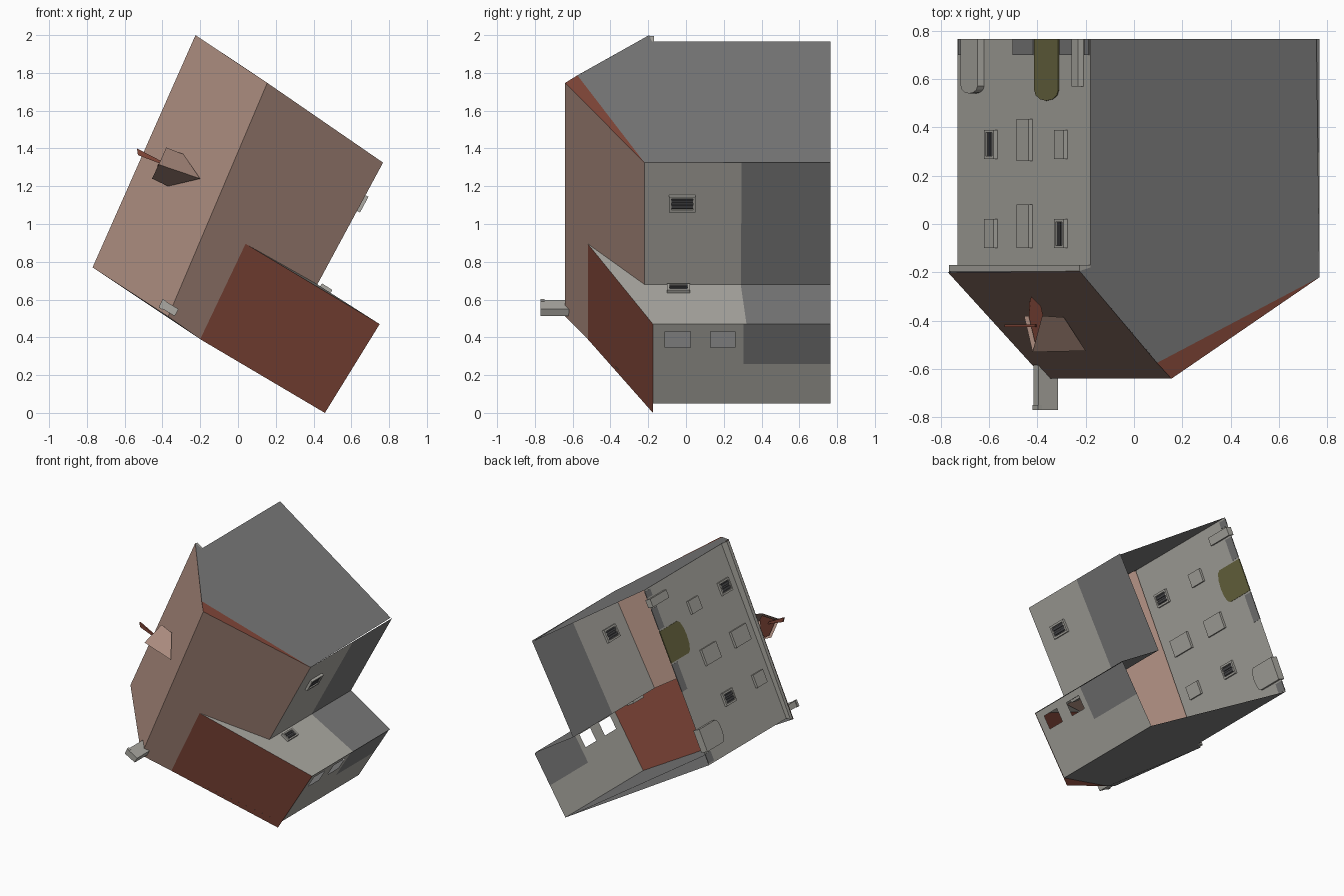
import bpy, bmesh, math
from mathutils import Vector as V

if "Cube" in bpy.data.objects:
    bpy.data.objects.remove(bpy.data.objects["Cube"])


def mat(name, r, g, b):
    m = bpy.data.materials.new(name)
    lin = [(c / 255 / 12.92) if c < 10 else ((c / 255 + .055) / 1.055) ** 2.4 for c in (r, g, b)]
    m.diffuse_color = (*lin, 1)
    m.use_nodes = True
    m.node_tree.nodes["Principled BSDF"].inputs["Base Color"].default_value = m.diffuse_color
    return m


BROWN = mat("brown tile", 168, 137, 124)
RED = mat("red tile", 132, 72, 58)
LIGHT = mat("light plaster", 172, 170, 163)
DARK = mat("dark stone", 122, 122, 122)
OLIVE = mat("olive moss", 108, 105, 66)
BLACK = mat("dark shutter", 72, 72, 74)


def obj(name, faces, mats, center=None):
    """faces: list of (points, material index)"""
    bm = bmesh.new()
    for pts, mi in faces:
        f = bm.faces.new([bm.verts.new(p) for p in pts])
        f.material_index = mi
    bmesh.ops.remove_doubles(bm, verts=bm.verts, dist=1e-4)
    bm.normal_update()
    if center is None:
        bmesh.ops.recalc_face_normals(bm, faces=bm.faces)
    else:
        for f in bm.faces:
            if f.normal.dot(f.calc_center_median() - V(center)) < 0:
                f.normal_flip()
    me = bpy.data.meshes.new(name)
    bm.to_mesh(me)
    bm.free()
    for m in mats:
        me.materials.append(m)
    o = bpy.data.objects.new(name, me)
    bpy.context.collection.objects.link(o)
    return o


def extrude(name, m, pts, d):
    """Closed prism straddling the outline by vector d on one side"""
    a = [V(p) for p in pts]
    b = [p + V(d) for p in a]
    n = len(a)
    fs = [(a, 0), (b[::-1], 0)]
    fs += [((a[i], a[(i + 1) % n], b[(i + 1) % n], b[i]), 0) for i in range(n)]
    return obj(name, fs, [m])


MAIN, WING = (0, .2, 1.1), (.2, .2, .5)
YB = .765
# key points of the skewed house (roof points towards -y)
A, L = (-.225, -.195, 2.0), (-.77, -.2, .77)
R1, R2 = (.155, -.64, 1.747), (-.37, -.64, .51)
B, C = (.768, -.22, 1.325), (.42, -.22, .68)
W1, W2 = (.04, -.52, .895), (-.2, -.52, .39)
E, F = (.75, -.175, .47), (.46, -.175, 0)
G = (.095, -.575, 1.787)
WA, WL = (-.18, 1.965), (-.73, .775)      # left wall ends in x, z
WE, WF = (.745, .47), (.485, .05)         # wing outer wall ends

# roofs
obj("main_roof_left", [((A, L, R2, R1), 0)], [BROWN], MAIN)
obj("main_roof_right", [((R1, B, C, W1, W2, R2), 0)], [BROWN], MAIN)
obj("roof_verge", [((R1, G, B), 0)], [RED], MAIN)
obj("wing_roof", [((W1, E, F, W2), 0)], [RED], WING)

# gable ends
obj("upper_gable", [(((WA[0], YB, WA[1]), (WA[0], -.18, WA[1]), A, G, B, (.755, YB, 1.325)), 0)],
    [DARK], MAIN)
obj("lower_gable", [(((WL[0], YB, WL[1]), (WL[0], -.18, WL[1]), L, R2, W2,
                      (WF[0], -.175, WF[1]), (WF[0], YB, WF[1])), 0)], [DARK], MAIN)

# left wall
obj("left_wall", [(((WA[0], YB, WA[1]), (WA[0], -.17, WA[1]),
                    (WL[0], -.17, WL[1]), (WL[0], YB, WL[1])), 0)], [LIGHT], MAIN)
extrude("eave_slab", LIGHT, [(A[0] + .045, -.197, A[2] - .035), (-.225, -.197, 1.995),
                             (-.765, -.197, .775), (-.73, -.197, .775)], (0, .027, 0))

# right wall of the main block, dark plinth at the back
obj("right_wall", [((B, C, (C[0], .29, C[2]), (B[0], .295, B[2])), 0),
                   (((B[0], .295, B[2]), (C[0], .29, C[2]), (C[0], YB, C[2]), (B[0], YB, B[2])), 1)],
    [LIGHT, DARK], MAIN)
# wing side wall below the half gable
obj("wing_side_wall", [((W1, C, (C[0], .29, C[2]), (E[0], .32, E[2]), E), 0),
                       (((C[0], .29, C[2]), (E[0], .32, E[2]), (E[0], YB, E[2]), (C[0], YB, C[2])), 1)],
    [LIGHT, DARK], WING)


def wing_pt(y, z):
    t = (WE[1] - z) / (WE[1] - WF[1])
    return V((WE[0] + (WF[0] - WE[0]) * t, y, z))


# wing outer wall: grid with two open windows and a dark plinth
ys = [-.175, -.11, .025, .13, .26, .305, YB]
zs = [.05, .26, .345, .43, .47]
cells = []
for i in range(len(ys) - 1):
    for j in range(len(zs) - 1):
        if j == 2 and i in (1, 3):
            continue
        q = [wing_pt(ys[i], zs[j]), wing_pt(ys[i + 1], zs[j]),
             wing_pt(ys[i + 1], zs[j + 1]), wing_pt(ys[i], zs[j + 1])]
        cells.append((q, 1 if i == 5 and j > 0 else 0))
obj("wing_outer_wall", cells, [LIGHT, DARK], WING)


class Wall:
    """Maps (x, y, depth) to a slanted vertical-in-y wall through two x,z points"""
    def __init__(self, p, q, sign):
        self.p, self.q = p, q
        d = V((q[0] - p[0], 0, q[1] - p[1])).normalized()
        self.n = V((-d.z, 0, d.x)) * sign

    def pt(self, x, y, h=0):
        t = (x - self.p[0]) / (self.q[0] - self.p[0])
        return V((x, y, self.p[1] + t * (self.q[1] - self.p[1]))) + self.n * h

    def box(self, name, m, x0, x1, y0, y1, h0, h1):
        pts = [self.pt(x0, y0, h0), self.pt(x1, y0, h0), self.pt(x1, y1, h0), self.pt(x0, y1, h0)]
        return extrude(name, m, pts, self.n * (h1 - h0))

    def plate(self, name, m, outline, h0, h1):
        return extrude(name, m, [self.pt(x, y, h0) for x, y in outline], self.n * (h1 - h0))

    def window(self, name, x0, x1, y0, y1, dark=False):
        if not dark:
            self.box(name, LIGHT, x0, x1, y0, y1, -.018, .018)
            return
        bx, by = (x1 - x0) * .15, (y1 - y0) * .1
        for k, (a, b, c, d) in enumerate([(x0, x0 + bx, y0, y1), (x1 - bx, x1, y0, y1),
                                          (x0 + bx, x1 - bx, y0, y0 + by), (x0 + bx, x1 - bx, y1 - by, y1)]):
            self.box(f"{name}_frame_{k}", LIGHT, a, b, c, d, -.018, .018)
        self.box(name + "_pane", BLACK, x0 + bx, x1 - bx, y0 + by, y1 - by, -.006, .006)
        for k in (1, 2):
            x = x0 + (x1 - x0) * k / 3
            self.box(f"{name}_bar_{k}", BLACK, x - .004, x + .004, y0 + by, y1 - by, -.014, .014)


def arch(x0, x1, y_top, y_bot, n=6):
    c, r = (x0 + x1) / 2, (x1 - x0) / 2
    pts = [(x0, y_bot)]
    for i in range(n + 1):
        a = math.pi * i / n
        pts.append((c - r * math.cos(a), y_top + r * .9 - r * .9 * math.sin(a)))
    return pts + [(x1, y_bot)]


# left wall windows, door surround and stains
left = Wall(WL, WA, 1)
if left.n.x > 0:
    left.n *= -1
for r, (y0, y1, yt0, yt1) in enumerate([(.27, .39, .26, .435), (-.1, .02, -.1, .08)]):
    left.window(f"left_window_{r}_low", -.605, -.565, y0, y1, r == 0)
    left.window(f"left_window_{r}_mid", -.47, -.42, yt0, yt1)
    left.window(f"left_window_{r}_high", -.315, -.275, y0, y1, r == 1)
left.plate("arched_door", LIGHT, arch(-.69, -.62, .54, YB), -.025, .03)
left.plate("moss_patch", OLIVE, arch(-.41, -.31, .51, YB), -.004, .004)
left.box("wall_post", LIGHT, -.235, -.21, .57, YB, -.02, .025)
for k, (x0, x1) in enumerate([(-.725, -.695), (-.5, -.415), (-.305, -.24), (-.205, -.185)]):
    left.box(f"stone_base_{k}", DARK, x0, x1, .7, YB, -.003, .003)

# windows on the right wall and wing
right = Wall((C[0], C[2]), (B[0], B[2]), -1)
right.window("right_window", .63, .675, -.09, .05, True)
side = Wall((C[0], C[2]), (E[0], E[2]), 1)
side.window("wing_window", .435, .49, -.1, .02, True)

# chimney
extrude("chimney", LIGHT, [(-.395, -.77, .598), (-.315, -.77, .55), (-.335, -.77, .512), (-.415, -.77, .56)],
        (0, .22, 0))
extrude("chimney_cap", LIGHT, [(-.398, -.77, .604), (-.38, -.77, .592), (-.401, -.77, .547), (-.42, -.77, .558)],
        (0, .02, 0))

# dormer with red front and open shutter
P, Q = (-.42, -.53, 1.315), (-.2, -.525, 1.24)
U0, U1 = (-.38, -.38, 1.405), (-.29, -.386, 1.37)
D0, D1 = (-.455, -.38, 1.24), (-.37, -.383, 1.2)
obj("dormer_roof", [((P, U0, U1, Q), 0), ((P, D0, D1, Q), 0)], [BROWN], (-.3, -.4, 1.3))
obj("dormer_front", [(((-.405, -.51, 1.31), (-.375, -.385, 1.385), (-.385, -.34, 1.375),
                       (-.425, -.30, 1.31), (-.435, -.33, 1.25), (-.435, -.385, 1.25)), 0)],
    [RED], (-.2, -.42, 1.3))
extrude("dormer_shutter", RED, [(-.535, -.415, 1.4), (-.53, -.415, 1.365), (-.4, -.415, 1.315),
                                (-.41, -.415, 1.335)], (0, -.012, 0))
